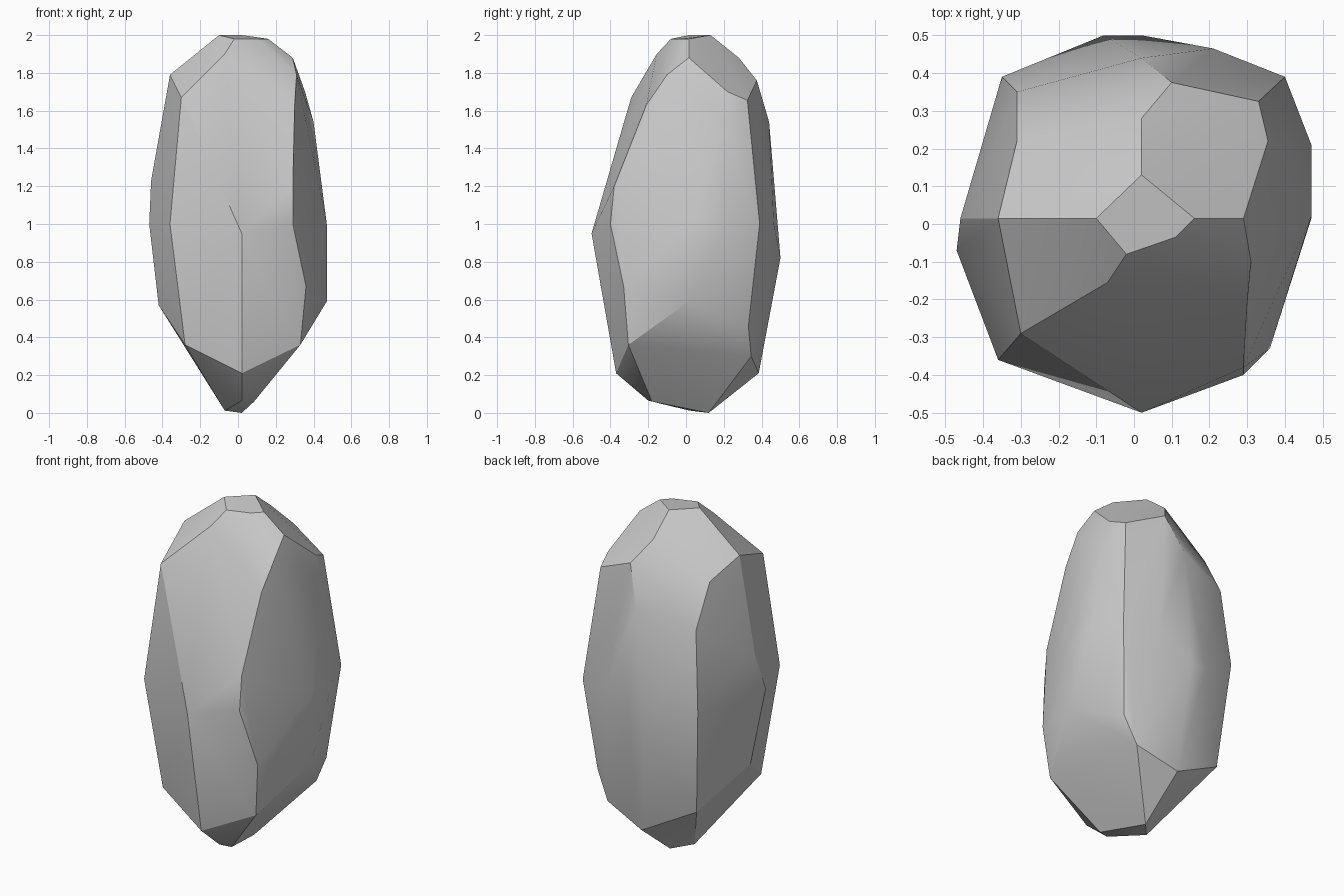
import bpy
import bmesh
import math

default_cube = bpy.data.objects.get("Cube")
if default_cube:
    bpy.data.objects.remove(default_cube, do_unlink=True)


def make_material(name, colour):
    material = bpy.data.materials.new(name)
    material.use_nodes = True
    material.diffuse_color = colour
    shader = material.node_tree.nodes["Principled BSDF"]
    shader.inputs["Base Color"].default_value = colour
    shader.inputs["Roughness"].default_value = 0.9
    return material


# Corners of the chipped stone, in sections from top to bottom
crown = [(-.1, .015, 2), (.02, .13, 2), (.16, .015, 1.98), (.11, -.035, 1.98),
         (-.02, -.08, 1.98), (-.07, -.155, 1.9), (.29, .015, 1.88), (.02, .28, 1.88)]

shoulder = [(-.36, .015, 1.79), (.31, -.1, 1.79), (.1, .375, 1.76), (-.31, .22, 1.7),
            (.355, .22, 1.7), (-.3, -.29, 1.67), (.33, .325, 1.655), (.3, -.21, 1.63),
            (.02, .44, 1.54), (.4, .2, 1.54), (-.31, .35, 1.46)]

waist = [(-.46, .015, 1.23), (.29, -.38, 1.2), (-.36, -.36, 1), (-.47, -.07, 1),
         (-.35, .39, 1), (.21, .465, 1), (.4, .39, 1), (.47, .21, 1), (.47, .02, 1),
         (.29, -.4, 1), (.02, -.5, .95), (.02, .5, .82), (-.08, .5, .82)]

hip = [(.36, -.33, .67), (.47, .015, .59), (-.42, 0, .57), (.345, .33, .46),
       (-.3, .33, .38), (.33, -.305, .36), (-.28, -.3, .36), (.27, .345, .3)]

base = [(.02, -.37, .21), (.02, .385, .21), (.02, -.2, .065), (.085, -.18, .06),
        (-.07, .02, .012), (.02, .12, 0)]


def build_stone(name, sections, material):
    """Wrap the sections in one tight skin and merge nearly flat facets."""
    bm = bmesh.new()
    for section in sections:
        for corner in section:
            bm.verts.new(corner)
    bmesh.ops.convex_hull(bm, input=bm.verts)
    loose = [vert for vert in bm.verts if not vert.link_faces]
    bmesh.ops.delete(bm, geom=loose, context="VERTS")
    bmesh.ops.dissolve_limit(bm, angle_limit=math.radians(5),
                             verts=bm.verts, edges=bm.edges)
    bmesh.ops.recalc_face_normals(bm, faces=bm.faces)

    mesh = bpy.data.meshes.new(name)
    bm.to_mesh(mesh)
    bm.free()
    mesh.materials.append(material)
    stone = bpy.data.objects.new(name, mesh)
    bpy.context.collection.objects.link(stone)
    return stone


stone_grey = make_material("stone grey", (.6, .6, .6, 1))
rock = build_stone("rock", [crown, shoulder, waist, hip, base], stone_grey)

# Soft broad faces with crisp chipped edges
bpy.ops.object.select_all(action="DESELECT")
rock.select_set(True)
bpy.context.view_layer.objects.active = rock
bpy.ops.object.shade_smooth_by_angle(angle=math.radians(28))
